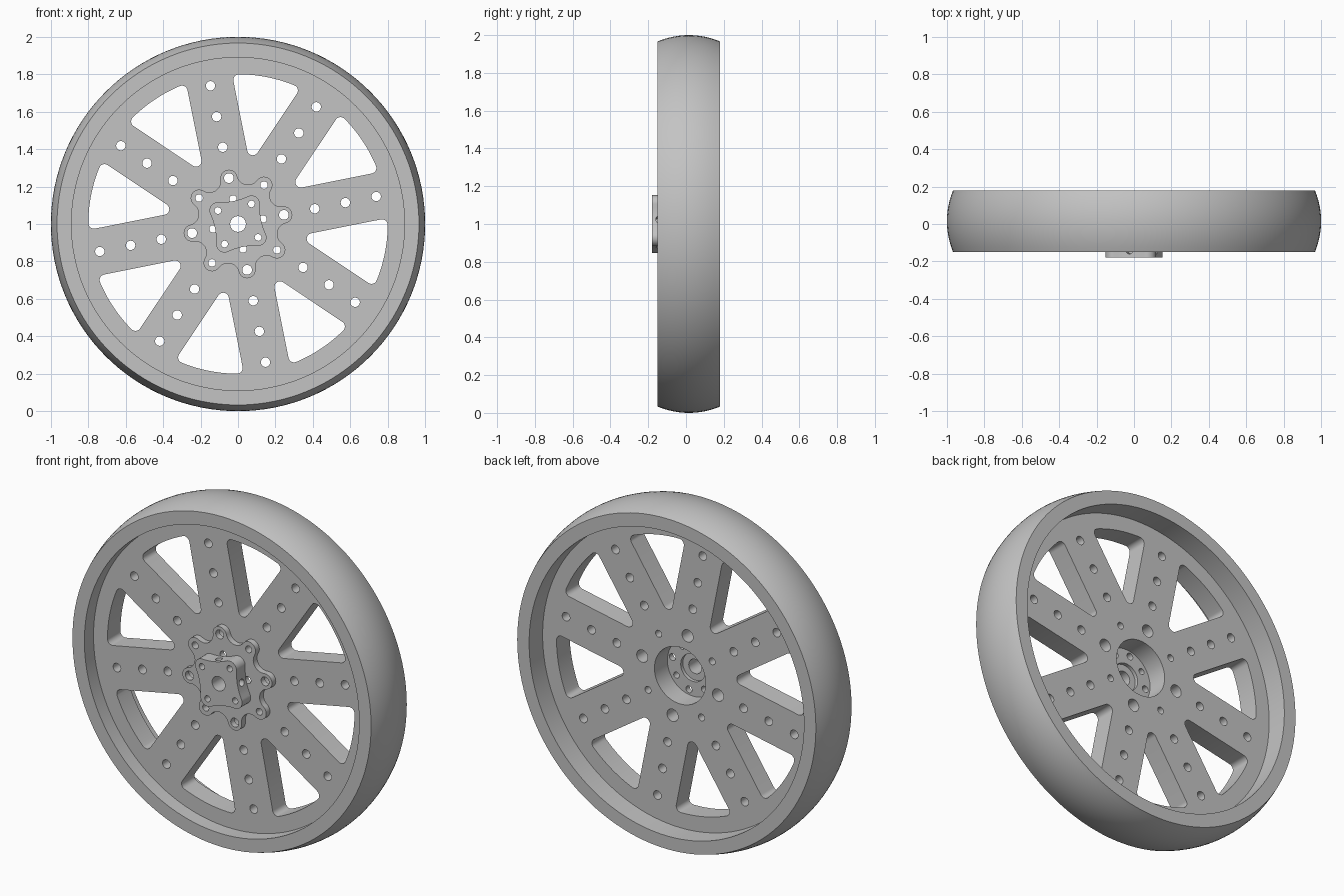
import bpy, bmesh, math
from math import cos, sin, pi, radians, asin, atan2
from mathutils import Matrix, Vector

if "Cube" in bpy.data.objects:
    bpy.data.objects.remove(bpy.data.objects["Cube"])

AXIS = 1.0                  # height of the wheel axis
TURN = radians(11.25)       # angle of the first spoke
STEP = pi / 4
FRONT, BACK = -0.065, 0.055  # web faces

metal = bpy.data.materials.new("grey metal")
metal.use_nodes = True
metal.diffuse_color = (0.55, 0.55, 0.55, 1)
metal.node_tree.nodes["Principled BSDF"].inputs["Base Color"].default_value = (0.55, 0.55, 0.55, 1)


def polar(r, a):
    return Vector((r * cos(a), r * sin(a)))


def arc(c, r, a, b, n):
    return [c + polar(r, a + (b - a) * i / n) for i in range(n + 1)]


def circle(r, c=Vector((0, 0)), n=32):
    return arc(c, r, 0, 2 * pi, n)[:-1]


def ring_of_holes(r, hole, count, start):
    return [circle(hole, polar(r, start + 2 * pi * i / count), 24) for i in range(count)]


def rotated(points, a):
    m = Matrix.Rotation(a, 2)
    return [m @ p for p in points]


def lobed(n, r, lobe, notch, start):
    """Outline of n round lobes joined by tangent hollows."""
    h, k = pi / n, notch - lobe
    d = (r * r - k * k) / (2 * (r * cos(h) - k))
    e, c = polar(d, h), Vector((r, 0))
    phi = atan2((e - c).y, (e - c).x)
    one = arc(c, lobe, -phi, phi, 14)
    one += arc(e, d - notch, phi + pi, 2 * h - phi + pi, 12)[1:-1]
    return [p for i in range(n) for p in rotated(one, start + 2 * h * i)]


def window(half_spoke, outer, fillet):
    """Rounded opening between two parallel-sided spokes."""
    h = STEP / 2
    side = h + pi / 2
    tip = Vector(((half_spoke + fillet) / sin(h), 0))
    a = h - asin((half_spoke + fillet) / (outer - fillet))
    pts = arc(tip, fillet, side, 2 * pi - side, 10)
    pts += arc(polar(outer - fillet, -a), fillet, -side, -a, 8)
    pts += arc(Vector((0, 0)), outer, -a, a, 16)[1:-1]
    pts += arc(polar(outer - fillet, a), fillet, a, side, 8)
    return pts


def finish(name, bm):
    bmesh.ops.remove_doubles(bm, verts=bm.verts, dist=1e-5)
    bmesh.ops.recalc_face_normals(bm, faces=bm.faces)
    mesh = bpy.data.meshes.new(name)
    bm.to_mesh(mesh)
    bm.free()
    mesh.materials.append(metal)
    obj = bpy.data.objects.new(name, mesh)
    bpy.context.collection.objects.link(obj)
    return obj


def evaluated_mesh(obj):
    dg = bpy.context.evaluated_depsgraph_get()
    return bpy.data.meshes.new_from_object(obj.evaluated_get(dg))


def plate(name, loops, y0, y1):
    """Outline with holes, extruded along y."""
    cu = bpy.data.curves.new(name + " outline", 'CURVE')
    cu.dimensions, cu.fill_mode = '2D', 'BOTH'
    cu.extrude = (y1 - y0) / 2
    for loop in loops:
        s = cu.splines.new('POLY')
        s.points.add(len(loop) - 1)
        for p, co in zip(s.points, loop):
            p.co = (co.x, co.y, 0, 1)
        s.use_cyclic_u = True
    tmp = bpy.data.objects.new(name + " outline", cu)
    bpy.context.collection.objects.link(tmp)
    bm = bmesh.new()
    bm.from_mesh(evaluated_mesh(tmp))
    bpy.data.objects.remove(tmp)
    bm.transform(Matrix.Translation((0, (y0 + y1) / 2, AXIS)) @ Matrix.Rotation(pi / 2, 4, 'X'))
    return finish(name, bm)


def cut(obj, cutter):
    mod = obj.modifiers.new("cut", 'BOOLEAN')
    mod.operation, mod.object, mod.solver = 'DIFFERENCE', cutter, 'EXACT'
    mesh = evaluated_mesh(obj)
    obj.modifiers.clear()
    obj.data = mesh
    bpy.data.objects.remove(cutter)


# Crowned rim, lathed around the y axis
mid, half, steps = 0.015, 0.165, 12
profile = [(0.89, mid - half)]
for i in range(steps + 1):
    t = 2 * i / steps - 1
    profile.append((1 - 0.033 * t * t, mid + half * t))
profile.append((0.89, mid + half))
bm = bmesh.new()
verts = [bm.verts.new((r, y, AXIS)) for r, y in profile]
edges = [bm.edges.new((v, verts[i - 1])) for i, v in enumerate(verts)]
bmesh.ops.spin(bm, geom=verts + edges, cent=(0, 0, AXIS), axis=(0, 1, 0),
               angle=2 * pi, steps=128, use_merge=True)
rim = finish("rim", bm)

# Web with eight spokes
opening = window(0.125, 0.80, 0.03)
loops = [circle(0.895, n=128), circle(0.166, n=64)]
loops += [rotated(opening, TURN + STEP * (i + 0.5)) for i in range(8)]
for r in (0.418, 0.585, 0.753):
    loops += ring_of_holes(r, 0.025, 8, TURN)
loops += ring_of_holes(0.25, 0.036, 4, TURN)
loops += ring_of_holes(0.25, 0.02, 4, TURN + STEP)
web = plate("spoked_web", loops, FRONT, BACK)

# Eight-lobed hub flange, counterbored from behind
corner_holes = ring_of_holes(0.129, 0.018, 4, TURN + STEP)
loops = [lobed(8, 0.25, 0.045, 0.215, TURN), circle(0.042)]
loops += ring_of_holes(0.25, 0.026, 4, TURN)
loops += ring_of_holes(0.25, 0.02, 4, TURN + STEP)
loops += ring_of_holes(0.136, 0.02, 4, TURN) + corner_holes
flange = plate("hub_flange", loops, -0.1, FRONT)
cut(flange, plate("counterbore", [circle(0.08, n=48)], -0.085, -0.05))

# Four-cornered hub block with radial screw holes
block = plate("hub_block", [lobed(4, 0.129, 0.045, 0.125, TURN + STEP), circle(0.042)] + corner_holes,
              -0.18, -0.1)
bm = bmesh.new()
for i in range(4):
    m = (Matrix.Translation((0, -0.14, AXIS)) @ Matrix.Rotation(-TURN - i * pi / 2, 4, 'Y')
         @ Matrix.Translation((0.14, 0, 0)) @ Matrix.Rotation(pi / 2, 4, 'Y'))
    bmesh.ops.create_cone(bm, cap_ends=True, segments=24, radius1=0.02, radius2=0.02,
                          depth=0.14, matrix=m)
cut(block, finish("screw_holes", bm))

# Smooth curved walls, crisp edges
bpy.ops.object.select_all(action='DESELECT')
for obj in (rim, web, flange, block):
    obj.select_set(True)
    bpy.context.view_layer.objects.active = obj
bpy.ops.object.shade_smooth_by_angle(angle=radians(25))
